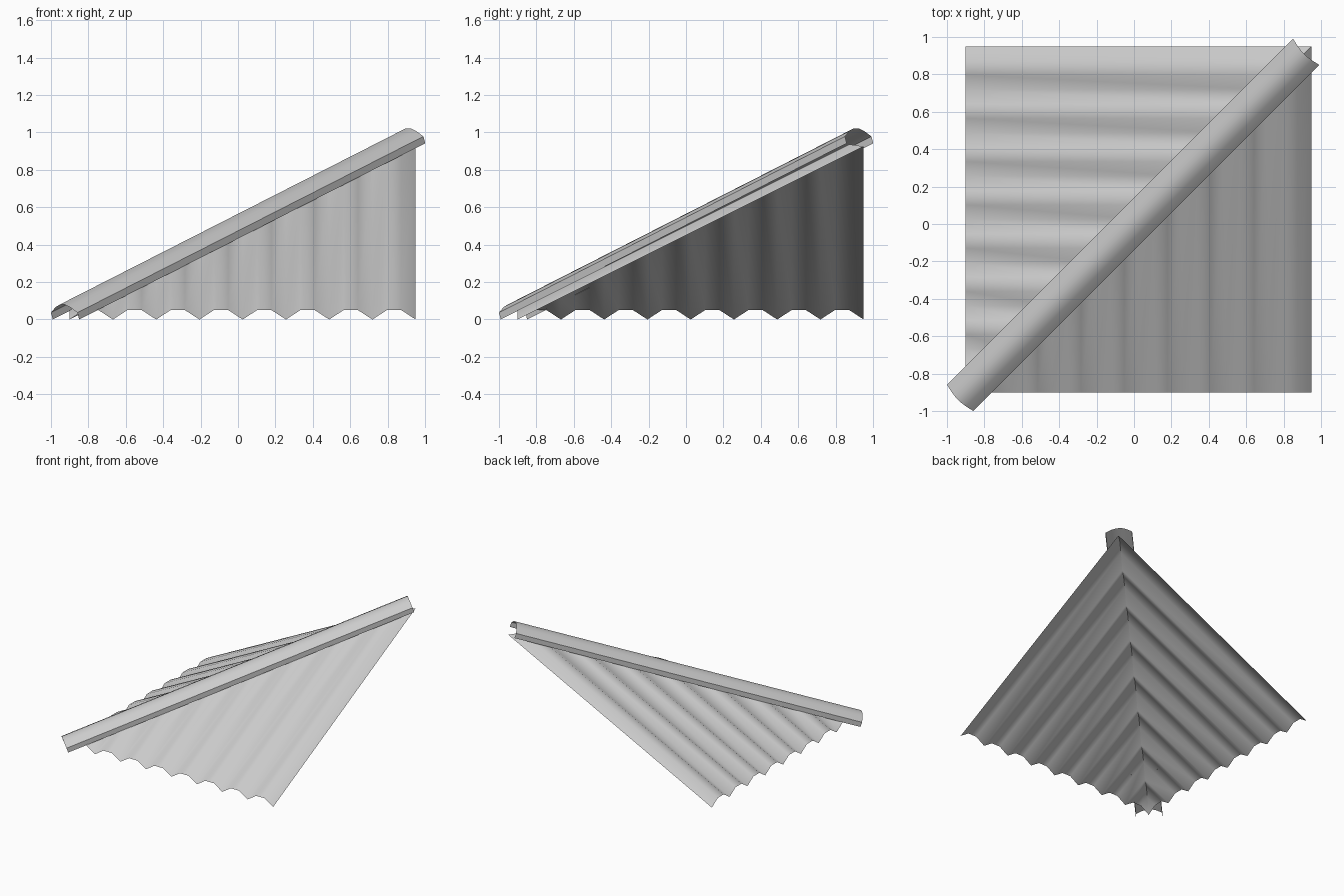
import bpy, bmesh, math
from mathutils import Vector

if "Cube" in bpy.data.objects:
    bpy.data.objects.remove(bpy.data.objects["Cube"])

LO, HI = -0.9, 0.95      # panel extents in plan
PITCH = 0.5              # roof slope
WAVES = 8                # corrugations per panel
WAVE_H = 0.05


def finish(name, bm):
    me = bpy.data.meshes.new(name)
    bm.to_mesh(me)
    bm.free()
    ob = bpy.data.objects.new(name, me)
    bpy.context.collection.objects.link(ob)
    for p in me.polygons:
        p.use_smooth = True
    return ob


# Triangular corrugated sheet: flutes run up the slope and stop at the hip line
def roof_panel(name, swap):
    bm = bmesh.new()
    n = WAVES * 3
    prev = None
    for i in range(n + 1):
        s = LO + (HI - LO) * i / n
        w = 0 if i % 3 == 0 else WAVE_H

        def vert(t):
            z = w + PITCH * (t - LO)
            return bm.verts.new((t, s, z) if swap else (s, t, z))

        low = vert(LO)
        cur = (low, low if i == 0 else vert(s))
        if prev:
            face = [prev[0], cur[0], cur[1]]
            if prev[1] is not prev[0]:
                face.append(prev[1])
            bm.faces.new(face[::-1] if swap else face)
        prev = cur
    return finish(name, bm)


roof_panel("front_roof_panel", False)
roof_panel("left_roof_panel", True)

# Hip cap: thin arched sheet with side flanges, swept along the hip
start, end = Vector((-0.92, -0.92, 0.0)), Vector((0.93, 0.93, 0.942))
side = Vector((1, -1, 0)).normalized()
up = side.cross((end - start).normalized())
half = [(-0.1, 0), (-0.1, 0.039), (-0.055, 0.07), (-0.02, 0.084)]
profile = half + [(-a, b) for a, b in reversed(half)]
bm = bmesh.new()
rows = [[bm.verts.new(p + side * a + up * b) for a, b in profile] for p in (start, end)]
for i in range(len(profile) - 1):
    bm.faces.new((rows[0][i], rows[0][i + 1], rows[1][i + 1], rows[1][i]))
bm.normal_update()
if sum(f.normal.z for f in bm.faces) < 0:
    bmesh.ops.reverse_faces(bm, faces=bm.faces[:])
cap = finish("hip_cap", bm)
bpy.context.view_layer.objects.active = cap
cap.select_set(True)
bpy.ops.object.shade_smooth_by_angle(angle=math.radians(40))
